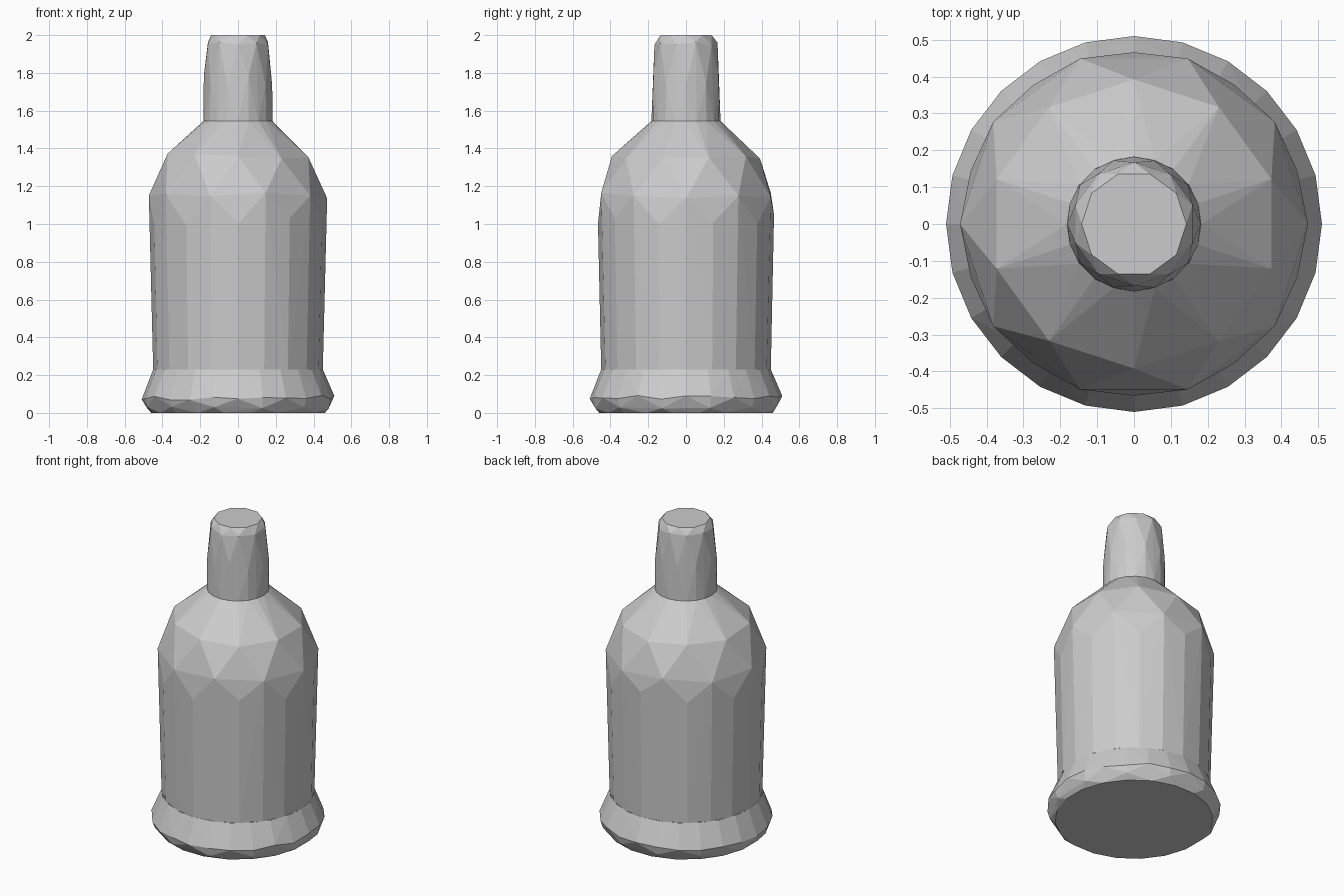
import bpy, bmesh, math, random

if "Cube" in bpy.data.objects:
    bpy.data.objects.remove(bpy.data.objects["Cube"])

random.seed(4)


def ring(z, r, n, turn=0.0, dz=0.0):
    """Circle of points; turn is in steps, dz adds slight height irregularity."""
    pts = []
    for i in range(n):
        a = 2 * math.pi * (i + turn) / n
        pts.append((r * math.cos(a), r * math.sin(a), z + random.uniform(-dz, dz)))
    return pts


def faceted_part(name, rings, open_levels):
    """Faceted shell wrapped around the rings, open at the hidden joints."""
    bm = bmesh.new()
    for pts in rings:
        for p in pts:
            bm.verts.new(p)
    res = bmesh.ops.convex_hull(bm, input=bm.verts[:])
    loose = [v for v in bm.verts if not v.link_faces]
    bmesh.ops.delete(bm, geom=loose, context='VERTS')
    caps = [f for f in bm.faces
            if any(all(abs(v.co.z - z) < 1e-4 for v in f.verts) for z in open_levels)]
    bmesh.ops.delete(bm, geom=caps, context='FACES')
    bmesh.ops.dissolve_limit(bm, angle_limit=math.radians(1),
                             verts=bm.verts[:], edges=bm.edges[:])
    bmesh.ops.recalc_face_normals(bm, faces=bm.faces[:])
    me = bpy.data.meshes.new(name)
    bm.to_mesh(me)
    bm.free()
    ob = bpy.data.objects.new(name, me)
    bpy.context.collection.objects.link(ob)
    return ob


# Flared foot with a closed underside
faceted_part("flared_base", [
    ring(0.0, 0.465, 20, 0.5),
    ring(0.03, 0.497, 12, 0.5, 0.008),
    ring(0.08, 0.510, 24, 0.0, 0.012),
    ring(0.23, 0.449, 24),
], [0.23])

# Main body with staggered shoulder facets
faceted_part("bottle_body", [
    ring(0.23, 0.449, 20),
    ring(1.02, 0.466, 10, 0.5, 0.03),
    ring(1.15, 0.472, 10, 0.0, 0.015),
    ring(1.36, 0.392, 10, 0.5, 0.015),
    ring(1.545, 0.183, 20),
], [0.23, 1.545])

# Neck and capped top
faceted_part("neck", [
    ring(1.545, 0.183, 20),
    ring(1.76, 0.181, 10, 0.0, 0.03),
    ring(1.955, 0.167, 10, 0.5, 0.01),
    ring(2.0, 0.142, 10),
], [1.545])
